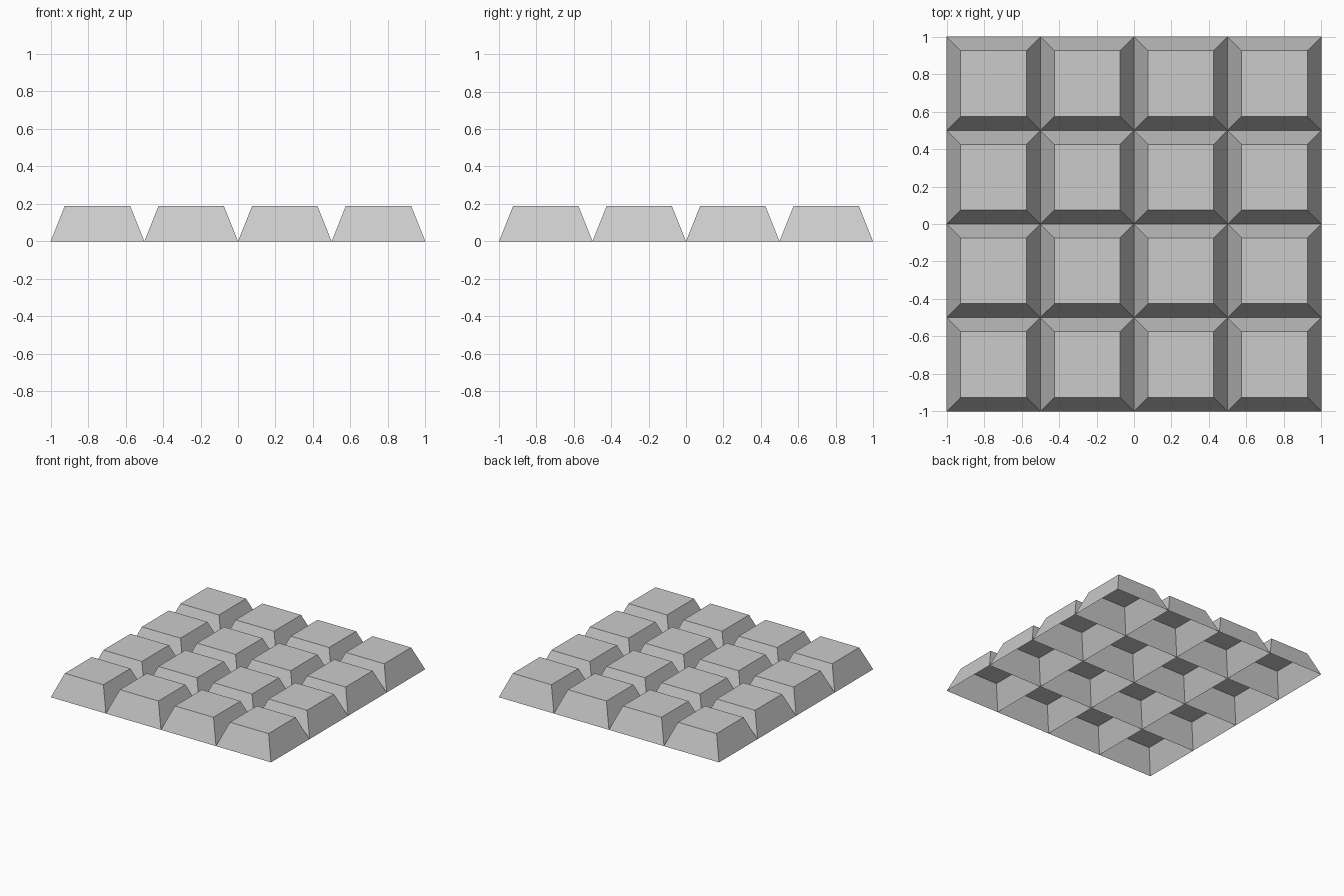
import bpy, bmesh

if "Cube" in bpy.data.objects:
    bpy.data.objects.remove(bpy.data.objects["Cube"])

COUNT = 4       # blocks per side
BEVEL = 0.075   # how far each side wall leans in
HEIGHT = 0.1875

# Flat sheet divided into square cells
bm = bmesh.new()
bmesh.ops.create_grid(bm, x_segments=COUNT, y_segments=COUNT, size=1.0)
cells = bm.faces[:]

# Raise each cell into a hollow tapered block, open underneath
bmesh.ops.inset_individual(bm, faces=cells, thickness=BEVEL, use_even_offset=True)
top_verts = {v for f in cells for v in f.verts}
for v in top_verts:
    v.co.z = HEIGHT
bm.normal_update()

mesh = bpy.data.meshes.new("block_panel")
bm.to_mesh(mesh)
bm.free()
panel = bpy.data.objects.new("block_panel", mesh)
bpy.context.collection.objects.link(panel)
